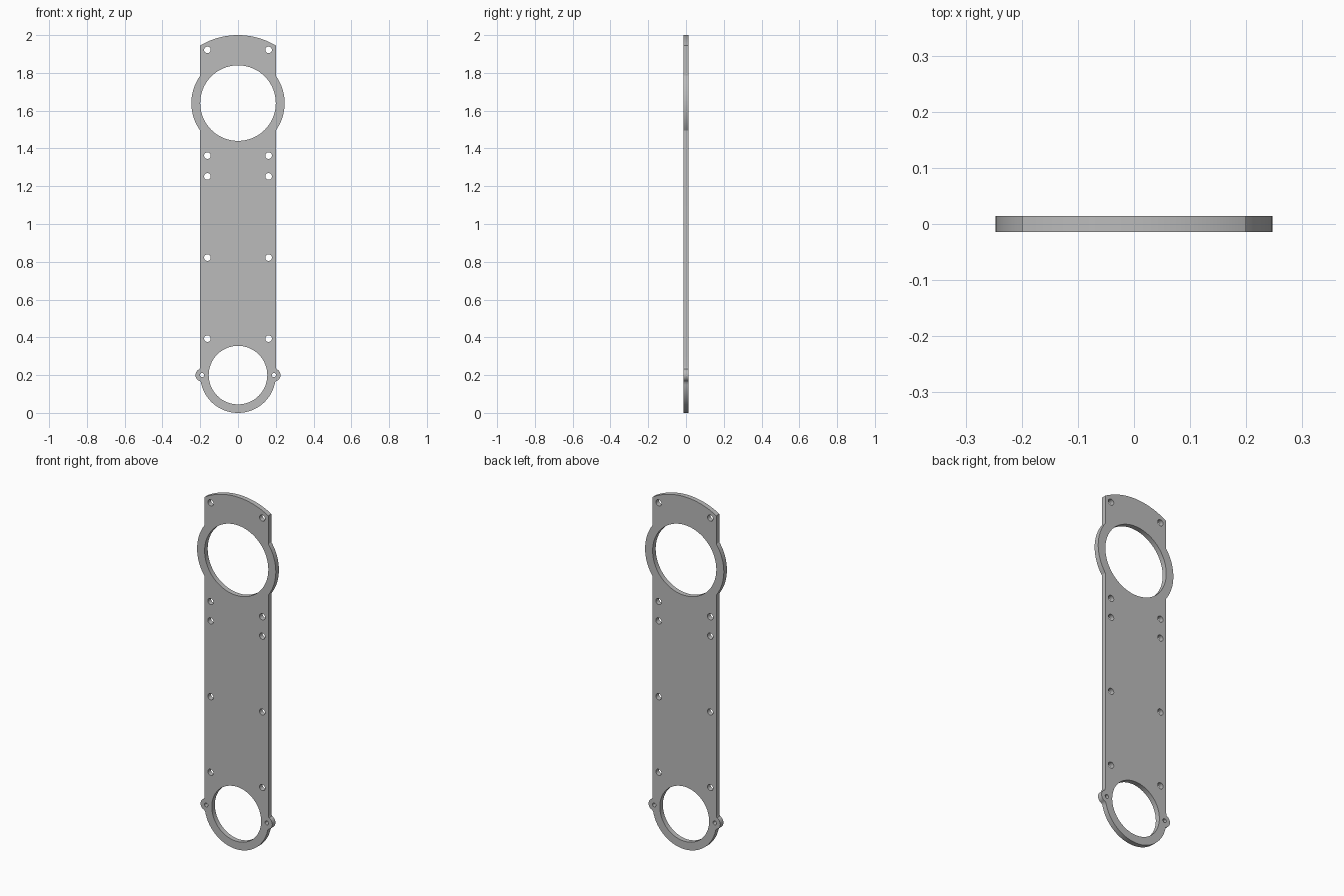
import bpy, bmesh
from math import sin, cos, radians, degrees, asin, acos, sqrt, tau
from mathutils import Vector

cube = bpy.data.objects.get("Cube")
if cube:
    bpy.data.objects.remove(cube)

HALF_WIDTH = 0.2
THICKNESS = 0.028
LOW_Z, HIGH_Z = 0.2, 1.64      # centres of the two large openings
RING_R = 0.247
EAR_X, EAR_R = 0.19, 0.035
TOP_R = 0.391


def arc(cx, cz, r, start, end, steps):
    """Points on an arc, angles in degrees."""
    return [(cx + r * cos(radians(start + (end - start) * i / steps)),
             cz + r * sin(radians(start + (end - start) * i / steps)))
            for i in range(steps + 1)]


def circle(cx, cz, r, steps):
    return arc(cx, cz, r, 0, 360, steps)[:-1]


# Right half of the outline, bottom to top
ring_angle = degrees(acos(HALF_WIDTH / RING_R))
top_angle = degrees(acos(HALF_WIDTH / TOP_R))
half = arc(0, LOW_Z, HALF_WIDTH, -90, -15, 28)
half += [(0.197, 0.162), (0.204, 0.169)]
half += arc(EAR_X, LOW_Z, EAR_R, -52, 52, 14)
half += [(0.204, 0.232), (0.201, 0.239), (HALF_WIDTH, 0.248)]
half += arc(0, HIGH_Z, RING_R, -ring_angle, ring_angle, 24)
half += arc(0, 2 - TOP_R, TOP_R, top_angle, 90, 16)
outline = half + [(-x, z) for x, z in reversed(half[1:-1])]

# Large openings, ear holes and screw holes
loops = [outline, circle(0, HIGH_Z, 0.2, 96), circle(0, LOW_Z, 0.155, 80)]
for side in (-1, 1):
    loops.append(circle(side * EAR_X, LOW_Z, 0.011, 20))
    for z in (0.393, 0.822, 1.252, 1.362, 1.922):
        loops.append(circle(side * 0.162, z, 0.0175, 24))

# Fill the profile and extrude it to a plate
bm = bmesh.new()
edges = []
for loop in loops:
    verts = [bm.verts.new((x, -THICKNESS / 2, z)) for x, z in loop]
    edges += [bm.edges.new((a, b)) for a, b in zip(verts, verts[1:] + verts[:1])]
bmesh.ops.triangle_fill(bm, edges=edges, use_beauty=True, normal=Vector((0, -1, 0)))
extruded = bmesh.ops.extrude_face_region(bm, geom=bm.faces[:], use_keep_orig=True)
bmesh.ops.translate(bm, vec=(0, THICKNESS, 0),
                    verts=[g for g in extruded["geom"] if isinstance(g, bmesh.types.BMVert)])
bmesh.ops.recalc_face_normals(bm, faces=bm.faces[:])

mesh = bpy.data.meshes.new("mounting_plate")
bm.to_mesh(mesh)
bm.free()
plate = bpy.data.objects.new("mounting_plate", mesh)
bpy.context.collection.objects.link(plate)

# Plain grey finish
grey = bpy.data.materials.new("plain_grey")
grey.use_nodes = True
colour = (0.5, 0.5, 0.5, 1)
grey.diffuse_color = colour
grey.node_tree.nodes["Principled BSDF"].inputs["Base Color"].default_value = colour
mesh.materials.append(grey)

bpy.context.view_layer.objects.active = plate
plate.select_set(True)
bpy.ops.object.shade_smooth_by_angle(angle=radians(30))
